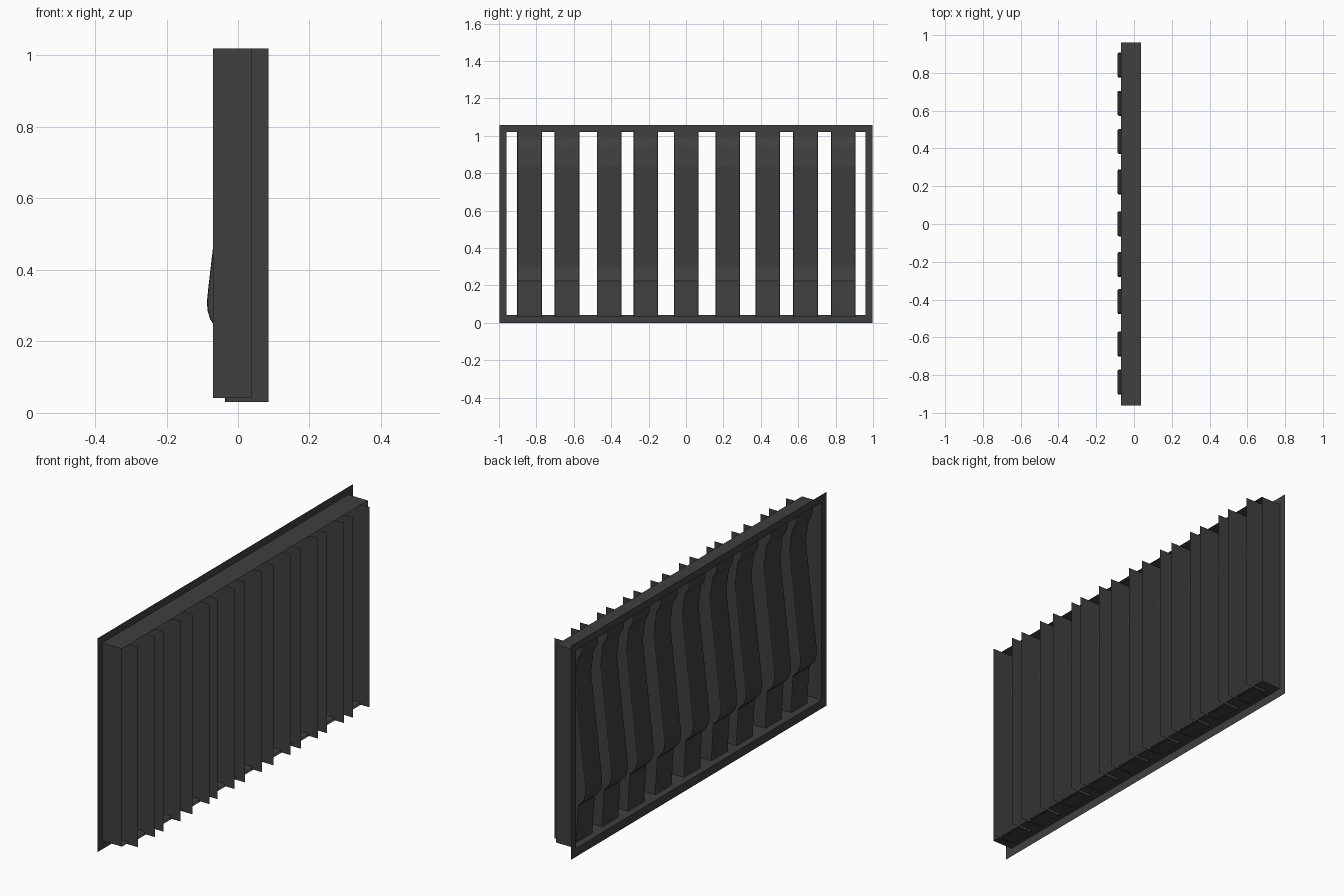
import bpy, bmesh

if "Cube" in bpy.data.objects:
    bpy.data.objects.remove(bpy.data.objects["Cube"])

dark = bpy.data.materials.new("dark_grey")
dark.diffuse_color = (0.05, 0.05, 0.05, 1)
dark.use_nodes = True
dark.node_tree.nodes["Principled BSDF"].inputs["Base Color"].default_value = dark.diffuse_color


def make(name, bm):
    bmesh.ops.remove_doubles(bm, verts=bm.verts, dist=1e-5)
    me = bpy.data.meshes.new(name)
    bm.to_mesh(me)
    bm.free()
    ob = bpy.data.objects.new(name, me)
    me.materials.append(dark)
    bpy.context.collection.objects.link(ob)
    return ob


def loft(bm, rings, closed):
    """Quads between consecutive rows of points."""
    rows = [[bm.verts.new(p) for p in r] for r in rings]
    for a, b in zip(rows, rows[1:]):
        n = len(a)
        for i in range(n if closed else n - 1):
            j = (i + 1) % n
            bm.faces.new((a[i], a[j], b[j], b[i]))
    return rows


def rect(x, hy, z0, z1):
    return [(x, -hy, z0), (x, hy, z0), (x, hy, z1), (x, -hy, z1)]


# Sheet frame: flat flange, then the shallow surround running back from it
bm = bmesh.new()
loft(bm, [rect(-0.07, 0.998, 0.0, 1.057),
          rect(-0.07, 0.96, 0.042, 1.02),
          rect(0.038, 0.96, 0.042, 1.02)], True)
make("frame", bm)

# Front profile of one channel (x, z), top to bottom
profile = [(-0.066, 1.02), (-0.066, 0.995), (-0.061, 0.975), (-0.051, 0.958),
           (-0.042, 0.945), (-0.027, 0.835), (-0.083, 0.35), (-0.087, 0.31),
           (-0.085, 0.285), (-0.078, 0.262), (-0.066, 0.245), (-0.046, 0.225),
           (-0.036, 0.07), (-0.036, 0.03)]
half, soft, back = 0.066, 0.007, 0.085

# Nine open-backed channels: bulged face, softened edges, two side fins
for k, cy in enumerate([-0.837, -0.636, -0.411, -0.215, 0.001,
                        0.223, 0.437, 0.639, 0.841]):
    bm = bmesh.new()
    rows = []
    for x, z in profile:
        rows.append([(back, cy - half, z), (x + soft, cy - half, z),
                     (x + soft * 0.3, cy - half + soft * 0.3, z),
                     (x, cy - half + soft, z), (x, cy + half - soft, z),
                     (x + soft * 0.3, cy + half - soft * 0.3, z),
                     (x + soft, cy + half, z), (back, cy + half, z)])
    loft(bm, rows, False)
    # shallow foot plate showing under the frame
    loft(bm, [[(-0.03, cy - half, 0.031), (-0.03, cy + half, 0.031)],
              [(0.038, cy - half, 0.031), (0.038, cy + half, 0.031)]], False)
    make(f"channel_{k + 1}", bm)
